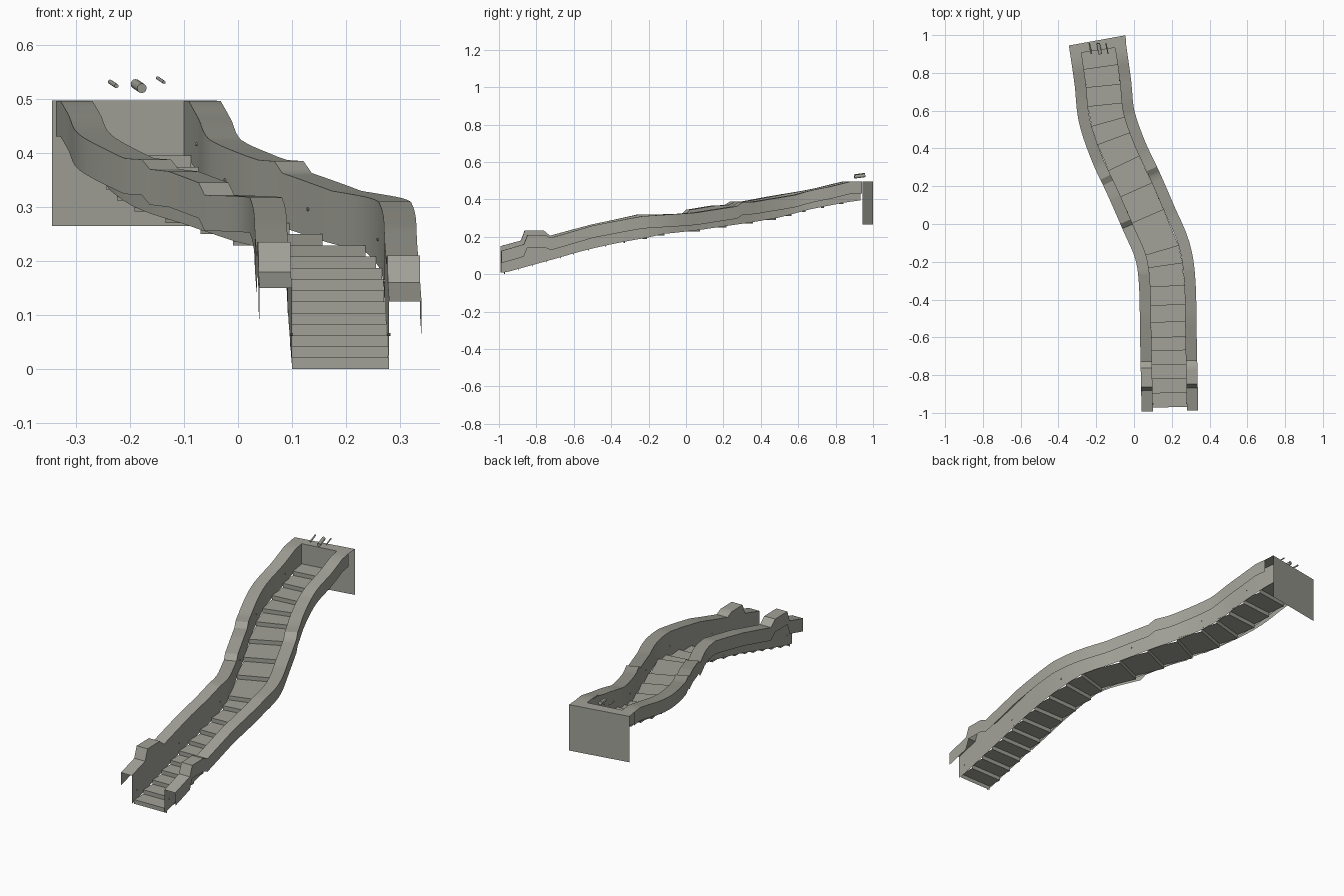
import bpy, bmesh, math
from mathutils import Vector

if "Cube" in bpy.data.objects:
    bpy.data.objects.remove(bpy.data.objects["Cube"])

grey = bpy.data.materials.new("warm grey stone")
grey.diffuse_color = (0.36, 0.36, 0.315, 1)
grey.use_nodes = True
grey.node_tree.nodes["Principled BSDF"].inputs["Base Color"].default_value = grey.diffuse_color

IN, OUT = 0.09, 0.15           # half widths of channel and of coping
RISE = 0.0208

# winding centre line, (y, x)
PATH = [(-0.99, 0.19), (-0.6, 0.182), (-0.3, 0.175), (-0.14, 0.15), (0.03, 0.078),
        (0.22, -0.005), (0.38, -0.08), (0.57, -0.145), (0.75, -0.165), (0.98, -0.198)]
# coping heights along the path, (y, z)
LEFT = [(-0.99, .15), (-.88, .18), (-.86, .235), (-.76, .235), (-.725, .206), (-.5, .267),
        (-.25, .318), (.035, .322), (.06, .345), (.19, .366), (.27, .37), (.30, .388),
        (.36, .39), (.55, .428), (.75, .470), (.86, .496), (.92, .497)]
RIGHT = [(-0.99, .125), (-.87, .16), (-.85, .21), (-.76, .21), (-.725, .195), (-.5, .26),
         (-.25, .31), (0, .33), (.21, .363), (.24, .385), (.30, .387), (.55, .425),
         (.75, .468), (.86, .496), (.92, .497)]
# where the risers stand
RISERS = [-.97, -.895, -.82, -.745, -.67, -.6, -.52, -.43, -.33, -.22, -.14,
          .04, .18, .32, .45, .54, .63, .73, .83]
END = 0.92


def lerp(tab, y):
    if y <= tab[0][0]:
        return tab[0][1]
    for (a, u), (b, v) in zip(tab, tab[1:]):
        if y <= b:
            return u + (v - u) * (y - a) / (b - a)
    return tab[-1][1]


def centre_x(y):
    # smooth version of the path: Hermite with finite-difference tangents
    n = len(PATH)
    k = max([i for i in range(n - 1) if PATH[i][0] <= y] or [0])

    def tan(i):
        a, b = PATH[max(i - 1, 0)], PATH[min(i + 1, n - 1)]
        return (b[1] - a[1]) / (b[0] - a[0])
    (a, u), (b, v) = PATH[k], PATH[k + 1]
    h = b - a
    t = (y - a) / h
    return ((2*t**3 - 3*t*t + 1) * u + (t**3 - 2*t*t + t) * h * tan(k)
            + (3*t*t - 2*t**3) * v + (t**3 - t*t) * h * tan(k + 1))


def place(y, off, z):
    """Point at path station y, moved sideways by off."""
    s = (centre_x(y + .01) - centre_x(y - .01)) / .02
    nrm = Vector((1, -s, 0)).normalized()
    return Vector((centre_x(y), y, z)) + nrm * off


def sheet(name, rows, flip=False, smooth=True):
    bm = bmesh.new()
    vs = [[bm.verts.new(p) for p in r] for r in rows]
    for a, b in zip(vs, vs[1:]):
        for i in range(len(a) - 1):
            f = [a[i], a[i + 1], b[i + 1], b[i]]
            bm.faces.new(f[::-1] if flip else f)
    return finish(name, bm, smooth)


def finish(name, bm, smooth):
    me = bpy.data.meshes.new(name)
    bm.to_mesh(me)
    bm.free()
    me.materials.append(grey)
    ob = bpy.data.objects.new(name, me)
    bpy.context.collection.objects.link(ob)
    if smooth:
        bpy.ops.object.select_all(action='DESELECT')
        ob.select_set(True)
        bpy.context.view_layer.objects.active = ob
        bpy.ops.object.shade_smooth_by_angle(angle=math.radians(25))
    return ob


def rod(name, a, b, r, sides=12):
    a, b = Vector(a), Vector(b)
    bm = bmesh.new()
    m = (b - a).to_track_quat('Z', 'Y').to_matrix().to_4x4()
    m.translation = (a + b) / 2
    bmesh.ops.create_cone(bm, cap_ends=True, segments=sides, radius1=r, radius2=r,
                          depth=(b - a).length, matrix=m)
    return finish(name, bm, True)


# side walls: inner face, flat coping and hanging outer skirt
base = [(y, (i + .4) * RISE) for i, y in enumerate(RISERS)] + [(END, .395)]
for name, tab, side in (("left_wall", LEFT, -1), ("right_wall", RIGHT, 1)):
    ys = sorted({y for y, _ in tab} | {round(-.98 + .04 * i, 3) for i in range(48)} )
    ys = [y for y in ys if y <= END]
    rows = []
    for y in ys:
        z = lerp(tab, y)
        rows.append([place(y, side * IN, lerp(base, y)), place(y, side * IN, z),
                     place(y, side * OUT, z), place(y, side * OUT, z - .066)])
    sheet(name, rows, flip=side < 0)

# folded stair: risers and treads
rows = []
for i, y in enumerate(RISERS):
    for z in (i * RISE, (i + 1) * RISE):
        rows.append([place(y, -IN, z), place(y, IN, z)])
top = len(RISERS) * RISE
rows.append([place(END, -IN, top), place(END, IN, top)])
sheet("stair_steps", rows, smooth=False)

# head of the stair: inner end wall, top ledge and back panel
BACK = 0.972
c = Vector((-.195, BACK, 0))
d = Vector((.15, .027, 0))
edge = lambda s, z: c + d * s + Vector((0, 0, z))
sheet("head_inner_wall", [[place(END, s * IN, z) for s in (-1, 1)] for z in (top, .497)],
      smooth=False)
sheet("head_ledge", [[place(END, s, .497) for s in (-OUT, -IN, IN, OUT)],
                     [edge(s, .497) for s in (-1, -.6, .6, 1)]], smooth=False)
sheet("back_panel", [[edge(s, z) for s in (-1, 1)] for z in (.265, .497)],
      flip=True, smooth=False)

# three small spouts hovering above the ledge
for name, x, r, z in (("left_spout", -.225, .004, .524), ("centre_spout", -.178, .009, .520),
                      ("right_spout", -.137, .003, .531)):
    rod(name, (x, .90, z), (x - .012, .957, z + .008), r)

# little studs along the inner walls
for i, y in enumerate((-.95, -.6, -.25, .1, .45, .75)):
    for side in (-1, 1):
        z = lerp(base, y) + .05
        rod(f"wall_stud_{i}_{'left' if side < 0 else 'right'}",
            place(y, side * (IN - .003), z), place(y, side * (IN + .003), z), .003, 8)
